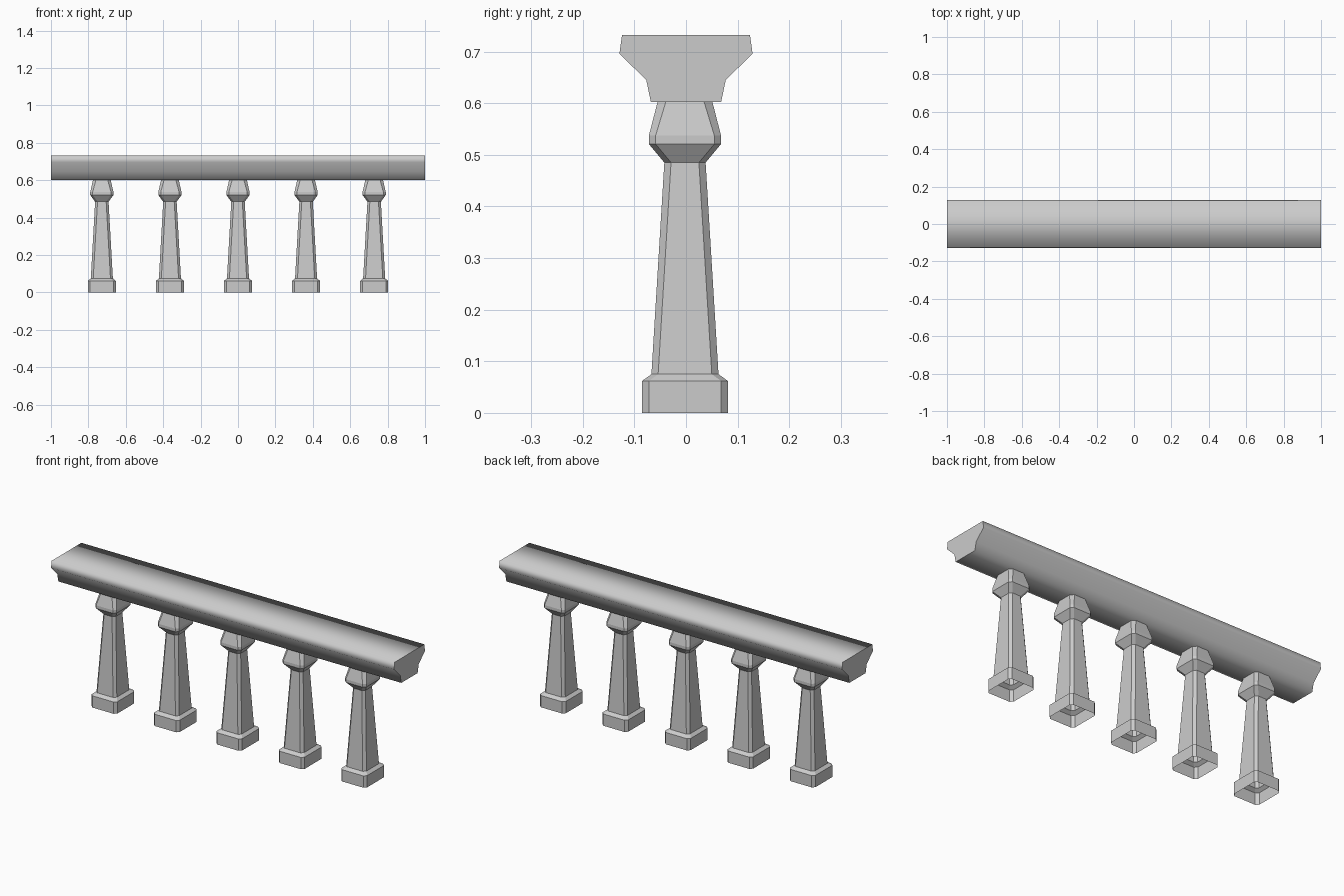
import bpy, bmesh, math

if "Cube" in bpy.data.objects:
    bpy.data.objects.remove(bpy.data.objects["Cube"])


def make_object(name, bm):
    bmesh.ops.recalc_face_normals(bm, faces=bm.faces[:])
    mesh = bpy.data.meshes.new(name)
    bm.to_mesh(mesh)
    bm.free()
    obj = bpy.data.objects.new(name, mesh)
    bpy.context.collection.objects.link(obj)
    return obj


def bridge(bm, a, b):
    faces = []
    for i in range(len(a)):
        j = (i + 1) % len(a)
        faces.append(bm.faces.new((a[i], a[j], b[j], b[i])))
    return faces


# Handrail: moulded profile (y, z) run along x, soft sides and crisp ends
half = [(0.068, 0.602), (0.077, 0.645), (0.129, 0.696), (0.124, 0.732)]
profile = half + [(-y, z) for y, z in reversed(half)]
bm = bmesh.new()
ends = [[bm.verts.new((x, y, z)) for y, z in profile] for x in (-1, 1)]
for face in bridge(bm, *ends):
    face.smooth = True
for ring in ends:
    bm.faces.new(ring)
# keep the top, bottom and end edges sharp
for e in bm.edges:
    if len(e.link_faces) == 2 and e.calc_face_angle() > math.radians(50):
        e.smooth = False
make_object("handrail", bm)

# Baluster: stacked chamfered rectangles (z, half x, half y, chamfer), open ends
LEVELS = [
    (0.000, 0.075, 0.083, 0.013),
    (0.062, 0.075, 0.083, 0.013),
    (0.075, 0.059, 0.065, 0.013),
    (0.485, 0.036, 0.040, 0.013),
    (0.521, 0.062, 0.070, 0.013),
    (0.537, 0.062, 0.070, 0.013),
    (0.603, 0.047, 0.053, 0.016),
]
bm = bmesh.new()
rings = []
for z, w, d, c in LEVELS:
    outline = [(w, -d + c), (w, d - c), (w - c, d), (-w + c, d),
               (-w, d - c), (-w, -d + c), (-w + c, -d), (w - c, -d)]
    rings.append([bm.verts.new((x, y - 0.002, z)) for x, y in outline])
for lower, upper in zip(rings, rings[1:]):
    bridge(bm, lower, upper)
first = make_object("baluster_1", bm)

# Row of five balusters
for i in range(5):
    obj = first if i == 0 else first.copy()
    if i:
        obj.name = f"baluster_{i + 1}"
        bpy.context.collection.objects.link(obj)
    obj.location.x = (i - 2) * 0.364
